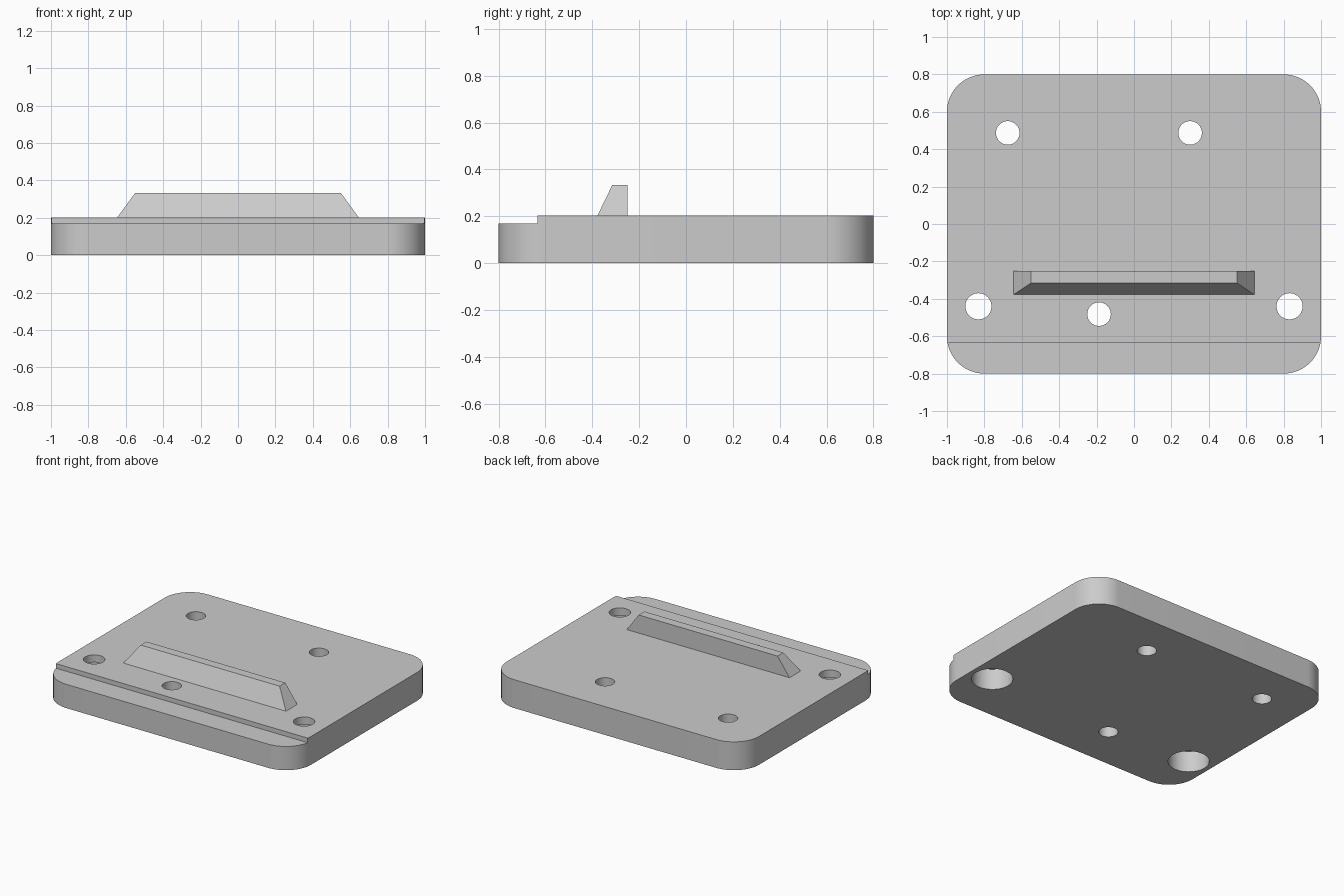
import bpy, bmesh, math

if "Cube" in bpy.data.objects:
    bpy.data.objects.remove(bpy.data.objects["Cube"])

grey = bpy.data.materials.new("light_grey")
grey.diffuse_color = (0.6, 0.6, 0.6, 1)
grey.use_nodes = True
grey.node_tree.nodes["Principled BSDF"].inputs["Base Color"].default_value = grey.diffuse_color


def make_object(name, bm):
    bmesh.ops.recalc_face_normals(bm, faces=bm.faces)
    mesh = bpy.data.meshes.new(name)
    bm.to_mesh(mesh)
    bm.free()
    mesh.materials.append(grey)
    ob = bpy.data.objects.new(name, mesh)
    bpy.context.collection.objects.link(ob)
    return ob


def prism(name, outline, z0, z1):
    bm = bmesh.new()
    face = bm.faces.new([bm.verts.new((x, y, z0)) for x, y in outline])
    top = bmesh.ops.extrude_face_region(bm, geom=[face])
    verts = [g for g in top["geom"] if isinstance(g, bmesh.types.BMVert)]
    bmesh.ops.translate(bm, verts=verts, vec=(0, 0, z1 - z0))
    return make_object(name, bm)


def circle(cx, cy, r, n=48):
    return [(cx + r * math.cos(2 * math.pi * i / n),
             cy + r * math.sin(2 * math.pi * i / n)) for i in range(n)]


def cut(target, cutter):
    mod = target.modifiers.new("cut", 'BOOLEAN')
    mod.operation = 'DIFFERENCE'
    mod.solver = 'EXACT'
    mod.object = cutter
    bpy.context.view_layer.objects.active = target
    bpy.ops.object.modifier_apply(modifier=mod.name)
    bpy.data.objects.remove(cutter)


# Base plate with rounded corners
R, STEPS = 0.2, 16
outline = []
for k, (sx, sy) in enumerate([(1, 1), (-1, 1), (-1, -1), (1, -1)]):
    for i in range(STEPS + 1):
        a = math.pi / 2 * (k + i / STEPS)
        outline.append((sx * (1 - R) + R * math.cos(a),
                        sy * (0.8 - R) + R * math.sin(a)))
plate = prism("base_plate", outline, 0, 0.203)

# Shallow step along the front edge
cut(plate, prism("step_cutter",
                 [(-1.2, -1), (1.2, -1), (1.2, -0.635), (-1.2, -0.635)], 0.17, 0.4))

# Through holes
holes = [(-0.675, 0.487, 0.063), (0.3, 0.487, 0.063), (-0.187, -0.482, 0.063),
         (-0.832, -0.44, 0.07), (0.832, -0.44, 0.07)]
for x, y, r in holes:
    cut(plate, prism("hole_cutter", circle(x, y, r), -0.1, 0.4))

# Wide counterbores under the two side holes
for s in (-1, 1):
    cut(plate, prism("counterbore_cutter", circle(s * 0.832, -0.44, 0.134), -0.1, 0.15))

# Raised stop ridge: sloped front and ends, upright back
bm = bmesh.new()
rings = [[bm.verts.new(p) for p in ((-x, yf, z), (x, yf, z), (x, -0.25, z), (-x, -0.25, z))]
         for x, yf, z in ((0.645, -0.378, 0.203), (0.55, -0.315, 0.333))]
lo, hi = rings
bm.faces.new(lo)
bm.faces.new(hi)
for i in range(4):
    j = (i + 1) % 4
    bm.faces.new((lo[i], lo[j], hi[j], hi[i]))
make_object("stop_ridge", bm)

# Smooth round corners and hole walls, sharp rims
bpy.ops.object.select_all(action='DESELECT')
plate.select_set(True)
bpy.context.view_layer.objects.active = plate
bpy.ops.object.shade_smooth_by_angle(angle=math.radians(30))
